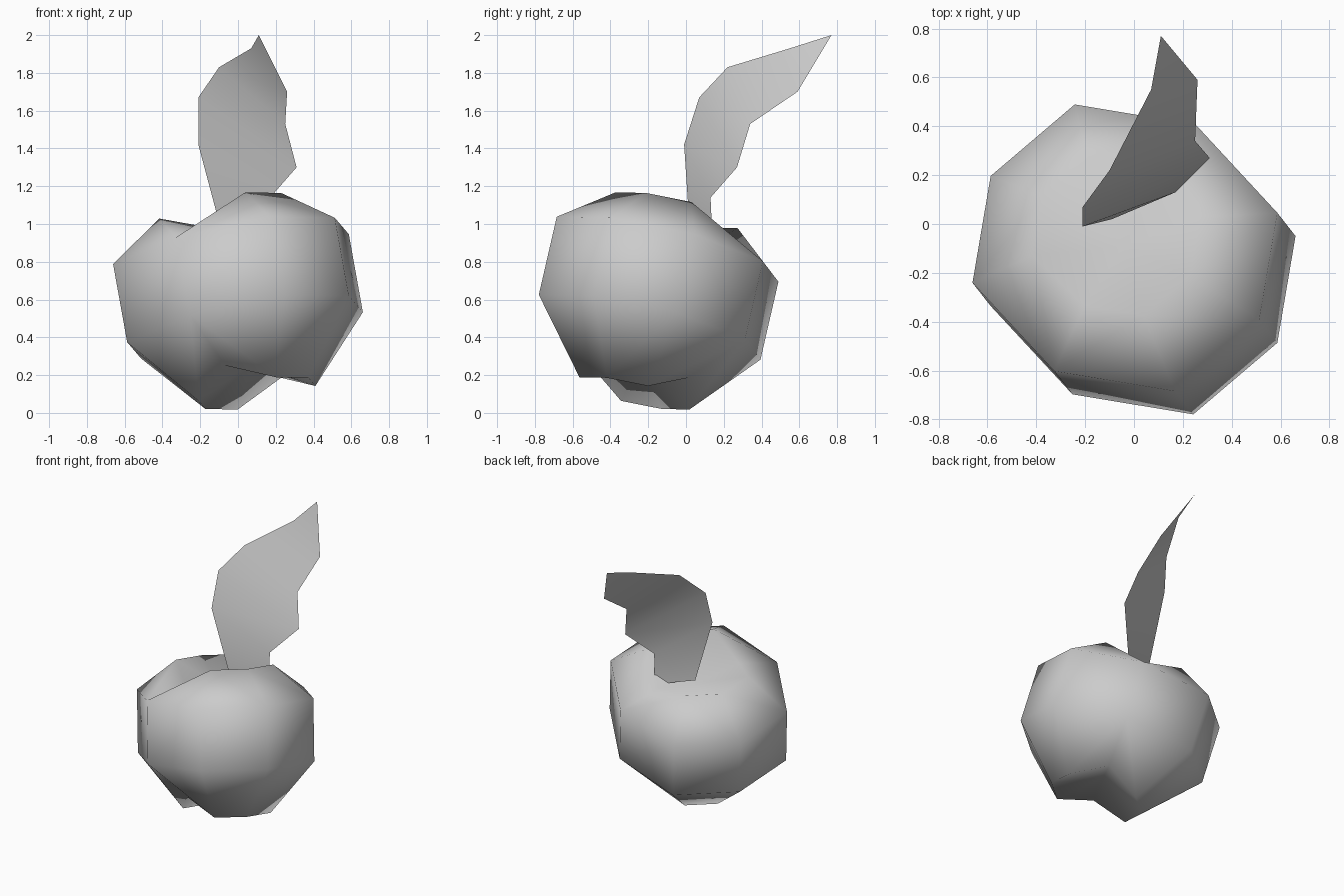
import bpy
import bmesh
from math import cos, sin, radians
from mathutils import Vector

cube = bpy.data.objects.get("Cube")
if cube:
    bpy.data.objects.remove(cube, do_unlink=True)

grey = bpy.data.materials.new("plain_grey")
grey.use_nodes = True
colour = (0.6, 0.6, 0.6, 1)
grey.diffuse_color = colour
grey.node_tree.nodes["Principled BSDF"].inputs["Base Color"].default_value = colour


def finish(bm, name):
    """Turn a bmesh into a smooth-shaded grey object."""
    bmesh.ops.recalc_face_normals(bm, faces=bm.faces[:])
    for face in bm.faces:
        face.smooth = True
    mesh = bpy.data.meshes.new(name)
    bm.to_mesh(mesh)
    bm.free()
    mesh.materials.append(grey)
    obj = bpy.data.objects.new(name, mesh)
    bpy.context.collection.objects.link(obj)
    return obj


# Fruit body: two lobes of three segments each, with a cleft between them
centre = Vector((0, -0.145, 0.66))
axis = Vector((-0.18, 0.23, 1)).normalized()
tilt = Vector((0, 0, 1)).rotation_difference(axis)
lobe_angle = 151
offsets = (-41, 0, 41, 90)          # the last one is the cleft
angles = [lobe_angle + half + o for half in (0, 180) for o in offsets]

# Each ring: lobe radius, lobe height, cleft radius, cleft height
rings = [
    (0.355, 0.43, 0.30, 0.31),
    (0.645, 0.215, 0.585, 0.215),
    (0.645, -0.215, 0.585, -0.215),
    (0.32, -0.58, 0.30, -0.46),
]


def is_cleft(i):
    return i % len(offsets) == len(offsets) - 1


bm = bmesh.new()


def body_vert(radius, height, angle=0):
    a = radians(angle)
    local = Vector((radius * cos(a), radius * sin(a), height))
    return bm.verts.new(centre + tilt @ local)


loops = []
for lobe_r, lobe_h, cleft_r, cleft_h in rings:
    loops.append([body_vert(cleft_r, cleft_h, a) if is_cleft(i)
                  else body_vert(lobe_r, lobe_h, a)
                  for i, a in enumerate(angles)])


def bridge(inner, outer):
    """Join two rings, folding the quads beside a cleft along its ridge."""
    n = len(inner)
    for i in range(n):
        j = (i + 1) % n
        a, b, c, d = inner[i], inner[j], outer[j], outer[i]
        if is_cleft(i):
            bm.faces.new((a, b, d))
            bm.faces.new((b, c, d))
        elif is_cleft(j):
            bm.faces.new((a, b, c))
            bm.faces.new((a, c, d))
        else:
            bm.faces.new((a, b, c, d))


bridge(loops[0], loops[1])
bridge(loops[1], loops[2])
bridge(loops[3], loops[2])

# Dimples at the top and bottom
for loop, height in ((loops[0], 0.25), (loops[3], -0.42)):
    tip = body_vert(0, height)
    for i in range(len(loop)):
        bm.faces.new((loop[i], loop[(i + 1) % len(loop)], tip))

finish(bm, "fruit_body")

# Leaf: a single curved sheet between two edges that meet at the tip
left_edge = [(-0.09, 0.02, 0.97), (-0.21, -0.01, 1.42), (-0.21, 0.07, 1.67),
             (-0.10, 0.22, 1.83), (0.07, 0.55, 1.93)]
right_edge = [(0.16, 0.14, 0.92), (0.17, 0.13, 1.14), (0.31, 0.27, 1.30),
              (0.25, 0.34, 1.53), (0.26, 0.59, 1.70)]
leaf_tip = (0.11, 0.77, 2.0)

bm = bmesh.new()
left = [bm.verts.new(p) for p in left_edge]
right = [bm.verts.new(p) for p in right_edge]
for i in range(len(left) - 1):
    bm.faces.new((left[i], right[i], right[i + 1], left[i + 1]))
bm.faces.new((left[-1], right[-1], bm.verts.new(leaf_tip)))
finish(bm, "leaf")
